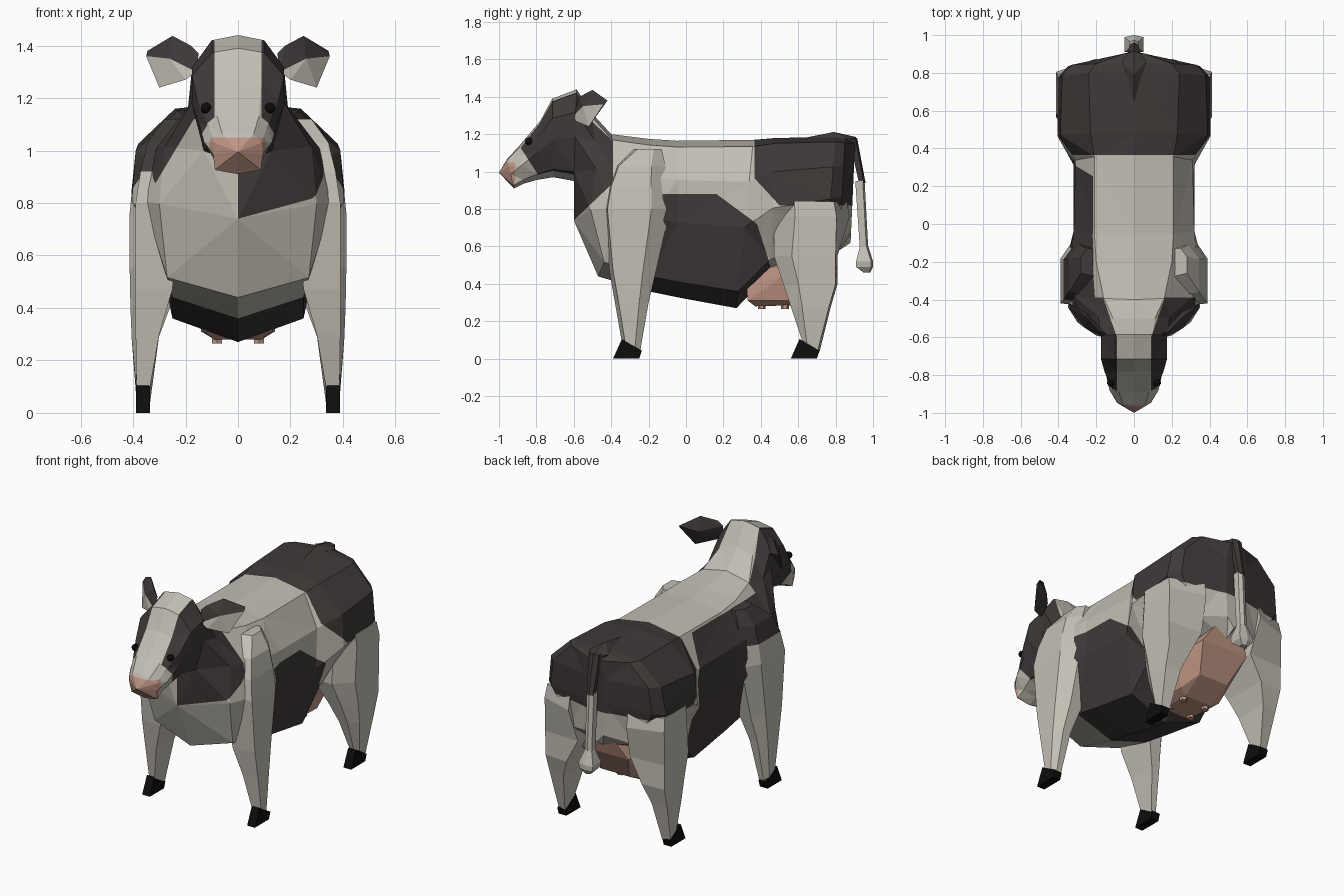
import bpy, bmesh
from mathutils import Vector, Matrix

if "Cube" in bpy.data.objects:
    bpy.data.objects.remove(bpy.data.objects["Cube"])


def material(name, rgb):
    m = bpy.data.materials.new(name)
    m.diffuse_color = (*rgb, 1)
    m.use_nodes = True
    m.node_tree.nodes["Principled BSDF"].inputs["Base Color"].default_value = m.diffuse_color
    return m


WHITE = material("cream_hide", (0.55, 0.52, 0.46))
DARK = material("dark_hide", (0.050, 0.042, 0.040))
PINK = material("pink_skin", (0.52, 0.30, 0.23))
HOOF = material("black_horn", (0.004, 0.004, 0.004))


def finish(name, bm, mats, rule=None):
    bmesh.ops.recalc_face_normals(bm, faces=bm.faces[:])
    if rule:
        for f in bm.faces:
            f.material_index = rule(f.calc_center_median(), f.normal)
    me = bpy.data.meshes.new(name)
    bm.to_mesh(me)
    bm.free()
    for m in mats:
        me.materials.append(m)
    ob = bpy.data.objects.new(name, me)
    bpy.context.collection.objects.link(ob)
    return ob


def loft(bm, rings, tip=None):
    """Bridge closed rings of equal length and close both ends."""
    vs = [[bm.verts.new(p) for p in r] for r in rings]
    n = len(vs[0])
    for a, b in zip(vs, vs[1:]):
        for i in range(n):
            j = (i + 1) % n
            bm.faces.new((a[i], a[j], b[j], b[i]))
    if tip:
        t = bm.verts.new(tip)
        for i in range(n):
            bm.faces.new((vs[0][i], vs[0][(i + 1) % n], t))
    else:
        bm.faces.new(vs[0])
    bm.faces.new(vs[-1])


def hull(bm, pts):
    vs = [bm.verts.new(p) for p in pts]
    r = bmesh.ops.convex_hull(bm, input=vs)
    junk = {g for g in r["geom_interior"] + r["geom_unused"] if isinstance(g, bmesh.types.BMVert)}
    bmesh.ops.delete(bm, geom=list(junk), context="VERTS")


def both(pts):
    return [(s * x, y, z) for x, y, z in pts for s in (1, -1)]


# body, neck and head: top y/z, bottom y/z, four half widths going down, sweep back
LEVELS = (0.04, 0.25, 0.52, 0.9)
SECTIONS = [
    (-.955, 1.07, -.92, .91, .06, .09, .095, .088, 0),
    (-.89, 1.14, -.87, .935, .08, .11, .13, .085, 0),
    (-.78, 1.27, -.80, .955, .09, .155, .15, .10, 0),
    (-.715, 1.39, -.71, .97, .10, .175, .175, .11, 0),
    (-.585, 1.44, -.60, .95, .10, .175, .175, .13, 0),
    (-.50, 1.31, -.60, .74, .11, .19, .28, .30, .4),
    (-.40, 1.20, -.47, .44, .16, .31, .36, .27, .15),
    (-.20, 1.175, -.20, .36, .20, .33, .36, .25, 0),
    (-.05, 1.165, -.03, .325, .21, .32, .32, .25, 0),
    (.36, 1.17, .27, .27, .21, .31, .32, .25, 0),
    (.48, 1.18, .45, .46, .23, .39, .405, .25, 0),
    (.80, 1.185, .75, .55, .24, .38, .405, .25, 0),
    (.85, 1.18, .82, .58, .20, .33, .35, .22, 0),
    (.905, 1.17, .88, .62, .05, .07, .07, .05, 0),
]


def section(yt, zt, yb, zb, *w):
    def at(x, t):
        return (x, yt + (yb - yt) * t + w[4] * max(0, x - .1), zt + (zb - zt) * t)
    right = [at(x, t) for x, t in zip(w, LEVELS)]
    left = [(-x, y, z) for x, y, z in reversed(right)]
    return [at(0, 0)] + right + [at(0, 1)] + left


# patch borders as (point, normal) planes
B = {
    "blaze_r": ((.09, 0, 0), (1, 0, 0)),
    "blaze_l": ((-.09, 0, 0), (-1, 0, 0)),
    "nape_r": ((.09, -.6, 0), (1, -.35, 0)),
    "nape_l": ((-.09, -.6, 0), (-1, -.35, 0)),
    "poll": ((0, -.6, 0), (0, 1, 0)),
    "muzzle": ((0, -.86, 1.09), (0, 1, .65)),
    "nose": ((0, -.915, 0), (0, 1, 0)),
    "nose_top": ((0, 0, 1.05), (0, 0, 1)),
    "chest": ((0, -.6, .74), (0, -.95, 1)),
    "chest_l": ((-.30, 0, .9), (-1, 0, .6)),
    "neck_end": ((0, -.39, 0), (0, 1, 0)),
    "girth": ((0, -.2, 0), (0, 1, 0)),
    "flank": ((0, 0, .88), (0, 0, 1)),
    "flank_slope": ((0, .15, .89), (0, .17, .23)),
    "flank_end": ((0, .38, .72), (0, .22, .07)),
    "left_top": ((0, 0, 1.12), (0, 0, 1)),
    "left_low": ((0, 0, .92), (0, 0, 1)),
    "rump": ((0, .365, 0), (0, 1, 0)),
    "rump_low": ((0, 0, .82), (0, 0, 1)),
    "rump_slope": ((0, .38, .95), (0, .13, .12)),
}


def hide(c, n):
    def over(k):
        return (c - Vector(B[k][0])).dot(Vector(B[k][1])) > 0
    if not over("poll"):                               # head
        if not over("nose") and not over("nose_top"):
            return 2
        if not over("muzzle"):
            return 0
        if c.z > .98 or c.y < -.62:
            return int(over("blaze_r") or over("blaze_l"))
    if not over("neck_end"):                           # neck and chest
        if not over("chest"):
            return 0
        if c.x > 0:
            return int(over("nape_r") or c.z < 1.1)
        return int(over("nape_l") and (over("chest_l") or c.z > 1.1))
    if over("rump") and over("rump_low") and over("rump_slope"):
        return 1
    if not over("girth"):                              # shoulders
        return int(c.x < 0 and over("left_low") and not over("left_top"))
    if over("flank_end"):
        return 0
    if c.x < 0:
        return int(not over("left_top") and not over("rump") or c.z < .5)
    return int(not over("flank") and not over("flank_slope"))


bm = bmesh.new()
loft(bm, [section(*s) for s in SECTIONS], tip=(0, -1.0, .995))
bmesh.ops.triangulate(bm, faces=bm.faces[:])
for co, no in B.values():
    bmesh.ops.bisect_plane(bm, geom=bm.verts[:] + bm.edges[:] + bm.faces[:],
                           plane_co=co, plane_no=no, dist=1e-5)
finish("body", bm, [WHITE, DARK, PINK], hide)

# legs: z, front y, back y, inner x, outer x
FRONT = [(1.12, -.28, -.13, .20, .28), (1.03, -.38, -.11, .20, .345), (.92, -.42, -.095, .21, .372),
         (.8, -.44, -.085, .22, .39), (.47, -.41, -.16, .25, .39), (.3, -.38, -.2, .30, .39),
         (.07, -.345, -.245, .335, .387)]
HIND = [(.84, .47, .86, .20, .405), (.76, .47, .875, .20, .413), (.55, .47, .81, .18, .413),
        (.4, .52, .81, .26, .41), (.28, .56, .775, .305, .405), (.07, .62, .715, .335, .387)]


def leg_ring(s, z, yf, yb, xi, xo, front):
    d, m = (yb - yf) * .28, xi + (xo - xi) * .6
    if front:
        pts = [(xi, yf), (xo, yf + .02), (xo, yb - d), (m, yb), (xi, yb)]
    else:
        cut = .07 if z > .7 else .01
        pts = [(xi, yf), (m, yf), (xo, yf + d), (xo, yb - cut), (xi, yb)]
    # the ankle is cut at a slant
    slant = .6 if z < .1 else 0
    return [(s * x, y, z - slant * (y - (yf + yb) / 2)) for x, y in pts]


for s, side in ((1, "right"), (-1, "left")):
    for part, rows, toe, heel in (("front", FRONT, -.39, -.25), ("hind", HIND, .56, .70)):
        front = part == "front"
        bm = bmesh.new()
        loft(bm, [leg_ring(s, *r, front) for r in rows])
        finish(f"{part}_leg_{side}", bm, [WHITE, DARK],
               lambda c, n: int(front and s < 0 and c.z > .92))
        # hoof
        bm = bmesh.new()
        hull(bm, [(s * x, y, z) for x in (.336, .389) for y, z in
                  ((toe, 0), (heel, 0), (toe + .047, .105), (heel + .014, .042))])
        finish(f"{part}_hoof_{side}", bm, [HOOF])

    # ear: dark outside, pale lower front
    bm = bmesh.new()
    hull(bm, [(s * x, y, z) for x, y, z in (
        (.15, -.58, 1.37), (.16, -.60, 1.30), (.18, -.57, 1.40), (.25, -.50, 1.437),
        (.345, -.42, 1.38), (.35, -.44, 1.36), (.30, -.52, 1.24), (.20, -.59, 1.27),
        (.26, -.55, 1.35), (.25, -.47, 1.35))])
    finish(f"ear_{side}", bm, [DARK, WHITE], lambda c, n: int(n.y < -.15 and c.z < 1.345))

    # eye
    bm = bmesh.new()
    bmesh.ops.create_icosphere(bm, subdivisions=2, radius=.021,
                               matrix=Matrix.Translation((s * .122, -.84, 1.162)))
    finish(f"eye_{side}", bm, [HOOF])

# udder
bm = bmesh.new()
hull(bm, both([(.15, .45, .49), (.13, .325, .37), (.13, .33, .31), (.09, .37, .28), (.09, .56, .285),
               (.14, .58, .31), (.18, .60, .50), (.16, .80, .52), (.09, .835, .63), (.1, .70, .36)]))
finish("udder", bm, [PINK])

# teats
bm = bmesh.new()
for x in (-.08, .08):
    for y in (.405, .53):
        bmesh.ops.create_cone(bm, cap_ends=True, segments=6, radius1=.021, radius2=.021,
                              depth=.05, matrix=Matrix.Translation((x, y, .29)))
finish("teats", bm, [PINK])


# tail: dark root, hanging dark part, pale part and tuft
def tail_ring(z, y0, y1, w):
    return [(w, y0, z), (w, y1 - .01, z), (0, y1, z), (-w, y1 - .01, z), (-w, y0, z)]


bm = bmesh.new()
hull(bm, [(0, .63, 1.18), (0, .79, 1.212), (0, .91, 1.185)] +
     both([(.065, .86, 1.175), (.03, .91, 1.17), (.03, .90, 1.10)]))
finish("tail_root", bm, [DARK])
bm = bmesh.new()
loft(bm, [tail_ring(1.18, .87, .915, .035), tail_ring(.94, .925, .96, .022)])
finish("tail_upper", bm, [DARK])
bm = bmesh.new()
loft(bm, [tail_ring(.95, .905, .955, .024), tail_ring(.58, .93, .975, .024)])
finish("tail_lower", bm, [WHITE])
bm = bmesh.new()
loft(bm, [tail_ring(.60, .93, .975, .024), tail_ring(.52, .91, 1.0, .05),
          tail_ring(.49, .91, 1.0, .045), tail_ring(.46, .95, .985, .02)])
finish("tail_tuft", bm, [WHITE])
